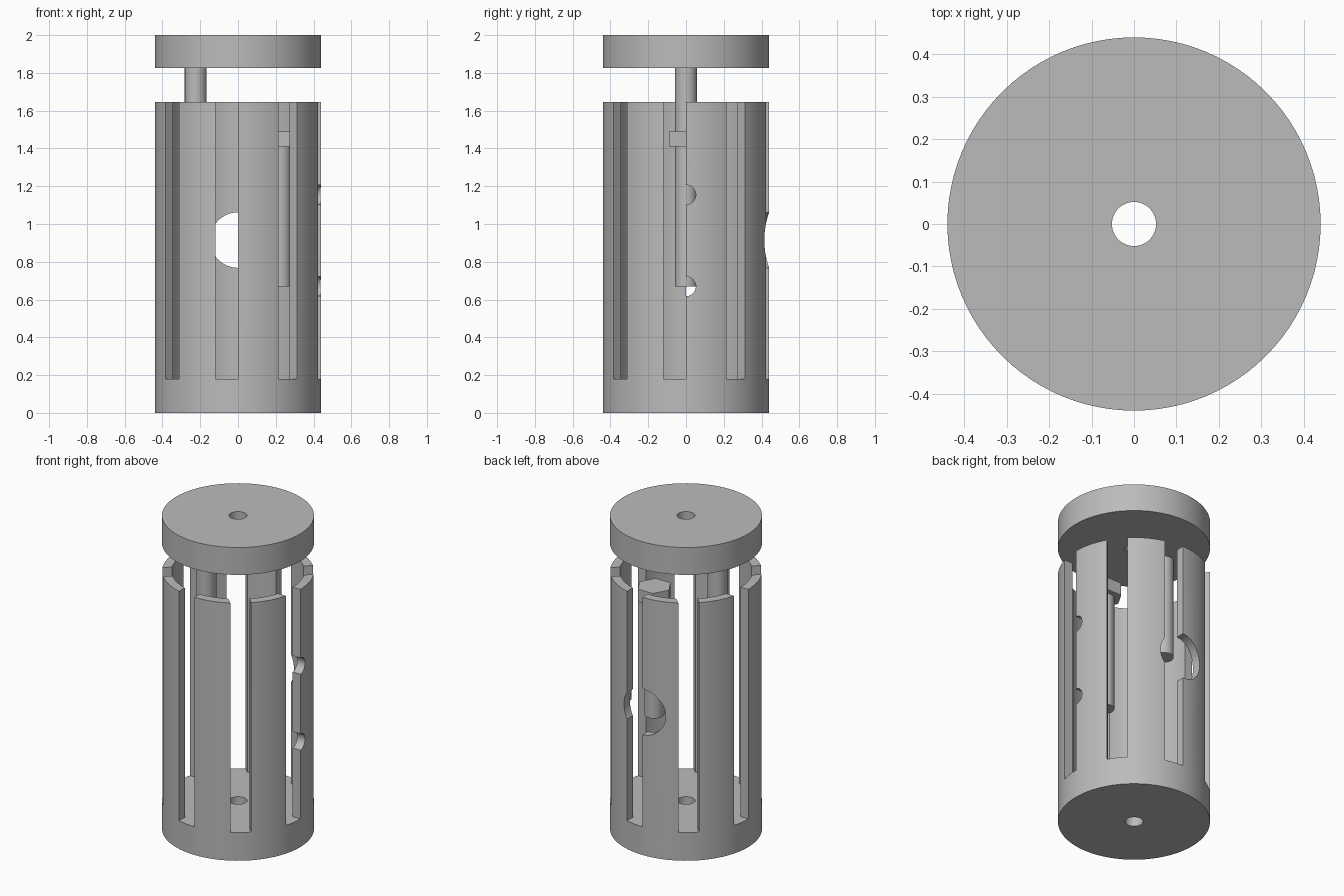
import bpy
import math
from mathutils import Matrix, Vector

cube = bpy.data.objects.get("Cube")
if cube:
    bpy.data.objects.remove(cube, do_unlink=True)

R, R_IN, FLOOR, RIM = 0.44, 0.385, 0.18, 1.645
BORE, ROD = 0.052, 0.058

grey = bpy.data.materials.new("plain grey")
grey.use_nodes = True
grey.diffuse_color = (0.5, 0.5, 0.5, 1)
grey.node_tree.nodes["Principled BSDF"].inputs["Base Color"].default_value = (0.5, 0.5, 0.5, 1)


def cylinder(name, radius, z0, z1, x=0, sides=96):
    """Upright cylinder or prism between two heights."""
    bpy.ops.mesh.primitive_cylinder_add(vertices=sides, radius=radius, depth=z1 - z0,
                                        location=(x, 0, (z0 + z1) / 2))
    obj = bpy.context.object
    obj.name = name
    obj.data.materials.append(grey)
    return obj


def side_hole(radius, direction, z):
    """Cutter pointing outwards through one side of the wall."""
    d = Vector(direction)
    bpy.ops.mesh.primitive_cylinder_add(vertices=64, radius=radius, depth=0.4,
                                        location=d * R + Vector((0, 0, z)),
                                        rotation=d.to_track_quat('Z', 'Y').to_euler())
    return bpy.context.object


def slot(angle):
    """Box cutter whose one wall lies on the radius."""
    bpy.ops.mesh.primitive_cube_add(size=1)
    obj = bpy.context.object
    z1 = RIM + 0.2
    obj.matrix_world = (Matrix.Rotation(angle, 4, 'Z')
                        @ Matrix.Translation((-0.06, -0.45, (FLOOR + z1) / 2))
                        @ Matrix.Diagonal((0.12, 0.3, z1 - FLOOR, 1)))
    return obj


def cut(target, cutter):
    mod = target.modifiers.new("cut", 'BOOLEAN')
    mod.operation, mod.solver, mod.object = 'DIFFERENCE', 'EXACT', cutter
    bpy.context.view_layer.objects.active = target
    bpy.ops.object.modifier_apply(modifier=mod.name)
    bpy.data.objects.remove(cutter, do_unlink=True)


def smooth(obj):
    bpy.ops.object.select_all(action='DESELECT')
    obj.select_set(True)
    bpy.context.view_layer.objects.active = obj
    bpy.ops.object.shade_smooth_by_angle(angle=math.radians(25))


# Slotted cup with a solid, bored floor
cup = cylinder("slotted_cup", R, 0, RIM)
cut(cup, cylinder("cavity", R_IN, FLOOR, RIM + 0.1))
cut(cup, cylinder("floor_bore", BORE, -0.1, FLOOR + 0.1, sides=48))
for i in range(8):
    cut(cup, slot(i * math.pi / 4))

# Large rear opening and two small holes in the side
cut(cup, side_hole(0.147, (0, 1, 0), 0.915))
for z in (0.67, 1.155):
    cut(cup, side_hole(BORE, (1, 0, 0), z))

# Lid held above the cup
lid = cylinder("lid", R, 1.825, 2.0)
cut(lid, cylinder("lid_bore", BORE, 1.7, 2.1, sides=48))

# Hanging rod and loose hex bolt
rod = cylinder("lid_rod", ROD, 1.18, 1.9, x=-0.224, sides=48)
shank = cylinder("bolt_shank", ROD, 0.67, 1.42, x=0.224, sides=48)
head = cylinder("bolt_head", 0.104, 1.41, 1.49, x=0.224, sides=6)
head.rotation_euler.z = math.pi / 6

for part in (cup, lid, rod, shank, head):
    smooth(part)
